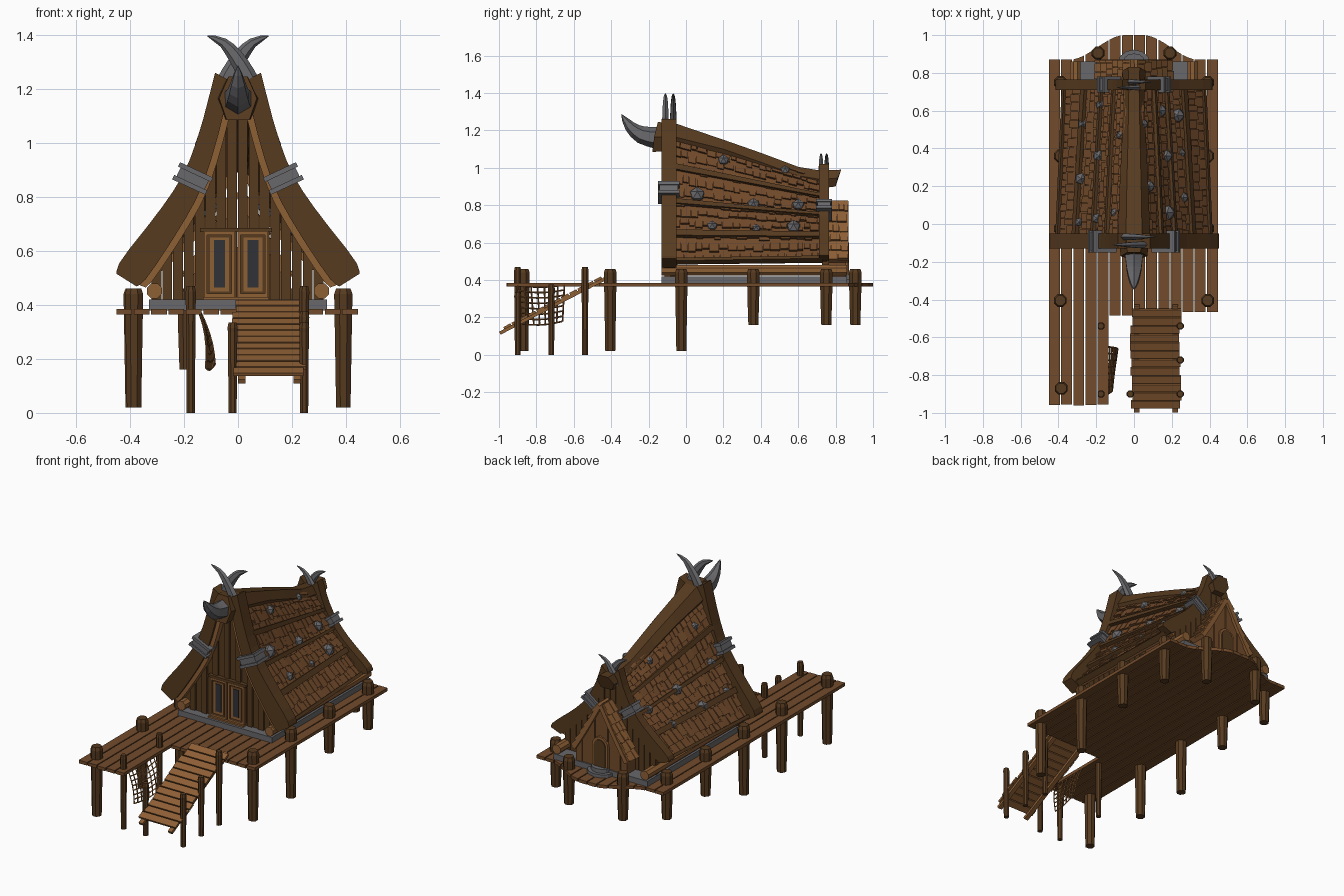
import bpy, bmesh, math, random
from mathutils import Vector as V

if "Cube" in bpy.data.objects:
    bpy.data.objects.remove(bpy.data.objects["Cube"])
random.seed(4)

def material(name, rgb):
    m = bpy.data.materials.new(name)
    m.diffuse_color = (*rgb, 1)
    m.use_nodes = True
    m.node_tree.nodes["Principled BSDF"].inputs["Base Color"].default_value = m.diffuse_color
    return m

DARK = material("dark_wood", (.095, .043, .014))
MID = material("plank_wood", (.17, .07, .024))
LIGHT = material("light_wood", (.27, .115, .036))
GREY = material("stone_metal", (.14, .14, .15))
GLASS = material("door_slit", (.03, .032, .038))

def finish(bm, name, mat):
    bmesh.ops.recalc_face_normals(bm, faces=bm.faces[:])
    me = bpy.data.meshes.new(name)
    bm.to_mesh(me)
    bm.free()
    me.materials.append(mat)
    ob = bpy.data.objects.new(name, me)
    bpy.context.collection.objects.link(ob)

def prism(bm, poly, axis, a, b):
    """Extrude a 2D outline along x (yz outline), y (xz) or z (xy)."""
    put = {'x': lambda p, h: (h, p[0], p[1]), 'y': lambda p, h: (p[0], h, p[1]),
           'z': lambda p, h: (p[0], p[1], h)}[axis]
    lo = [bm.verts.new(put(p, a)) for p in poly]
    hi = [bm.verts.new(put(p, b)) for p in poly]
    bm.faces.new(lo)
    bm.faces.new(hi[::-1])
    for i in range(len(poly)):
        j = (i + 1) % len(poly)
        bm.faces.new((lo[i], lo[j], hi[j], hi[i]))

def box(bm, x0, x1, y0, y1, z0, z1):
    prism(bm, [(x0, y0), (x1, y0), (x1, y1), (x0, y1)], 'z', z0, z1)

def tilted(c, d, length, width):
    """Rectangle outline centred on c, long side along d."""
    c, d = V(c), V(d).normalized()
    n = V((-d.y, d.x))
    return [c + d * length / 2 * i + n * width / 2 * j for i, j in ((-1, -1), (1, -1), (1, 1), (-1, 1))]

def sweep(bm, pts, radii, sides=8, side=None, flat=1):
    """Tube through points; flat squashes it along the side vector."""
    pts, rings = [V(p) for p in pts], []
    for i, p in enumerate(pts):
        d = (pts[min(i + 1, len(pts) - 1)] - pts[max(i - 1, 0)]).normalized()
        u = V(side) if side else d.orthogonal().normalized()
        w = d.cross(u).normalized()
        ang = [2 * math.pi * (k + .5) / sides for k in range(sides)]
        rings.append([bm.verts.new(p + (u * math.cos(a) * flat + w * math.sin(a)) * radii[i]) for a in ang])
    for r, q in zip(rings, rings[1:]):
        for k in range(sides):
            bm.faces.new((r[k], r[(k + 1) % sides], q[(k + 1) % sides], q[k]))
    bm.faces.new(rings[0])
    bm.faces.new(rings[-1][::-1])

def curve(pts, t):
    """Smooth interpolation through control points, t in 0..1."""
    n = len(pts) - 1
    i = min(int(t * n), n - 1)
    f = t * n - i
    p = [V(pts[max(0, min(n, i + k))]) for k in (-1, 0, 1, 2)]
    return p[1] + (p[2] - p[0]) * (f / 2) + (p[0] * 2 - p[1] * 5 + p[2] * 4 - p[3]) * (f * f / 2) \
        + (p[1] * 3 - p[0] - p[2] * 3 + p[3]) * (f ** 3 / 2)

def smooth(pts, n=12):
    return [curve(pts, i / n) for i in range(n + 1)]

# Deck planks with a bulging back edge
def back_edge(x):
    k = max(0, min(1, (.34 - abs(x)) / .29))
    return .87 + .13 * k * k * (3 - 2 * k)
bm = bmesh.new()
for i in range(14):
    x0, x1 = -.45 + i * .0643, -.45 + i * .0643 + .058
    yf = -.955 - random.random() * .015 if i < 5 else (-.485 if i < 7 else -.465)
    prism(bm, [(x0, yf), (x1, yf)] + [(x, back_edge(x)) for x in (x1, (x0 + x1) / 2, x0)], 'z', .365, .385)
finish(bm, "deck_planks", MID)

# Deck posts: thick ones under the deck, thin ones by the ramp and net
bm = bmesh.new()
def post(x, y, z0, z1, r):
    sweep(bm, [(x, y, z) for z in (z0, .3, z1 - .02, z1)], [r * .85, r, r * 1.08, r * .85])
for x, y, z in [(-.385, -.87, .02), (-.19, .905, .16), (.19, .905, .16)] + \
        [(s * .39, y, z) for s in (1, -1) for y, z in ((-.405, .02), (-.025, .02), (.36, .16), (.75, .16))]:
    post(x, y, z, .46, .034)
for x, y, z in ((-.175, -.54, .47), (-.175, -.9, .47), (.245, -.54, .47), (.245, -.72, .375),
                (.245, -.9, .335), (-.02, -.9, .335)):
    post(x, y, 0, z, .019)
finish(bm, "deck_posts", DARK)

# Ramp
bm = bmesh.new()
rd = V((.57, .295))
for x in (.0, .205):
    prism(bm, tilted((-.713, .262), rd, .635, .018), 'x', x, x + .028)
for i in range(12):
    c = V((-.955, .152)) + rd * (i / 11 * .85)
    j = random.uniform(-.008, .008)
    prism(bm, tilted(c, rd, .043, .014), 'x', -.015 + j, .245 + j)
finish(bm, "ramp", LIGHT)

# Hanging net
bm = bmesh.new()
def net(u, v):
    a = V((-.14, -.9, .372)).lerp(V((-.14, -.65, .375)), u)
    b = V((-.12, -.875, .165)).lerp(V((-.088, -.66, .18)), u)
    return a.lerp(b, v) + V((.012 * math.sin(v * 3), 0, -.012 * math.sin(u * 3.1)))
for i in range(8):
    for f in (lambda k: net(i / 7, k), lambda k: net(k, i / 7)):
        sweep(bm, [f(k / 5) for k in range(6)], [.0045] * 6, 4)
finish(bm, "net", LIGHT)

# Stone footing and back steps
bm = bmesh.new()
box(bm, -.33, .33, -.13, .86, .38, .42)
for r, z in ((.085, .405), (.06, .43)):
    prism(bm, [(r * math.cos(a * math.pi / 6), .855 + r * .8 * math.sin(a * math.pi / 6)) for a in range(7)], 'z', .38, z)
finish(bm, "stone_footing", GREY)

# Side logs
bm = bmesh.new()
for s in (1, -1):
    sweep(bm, [(s * .31, -.13, .452), (s * .31, .86, .452)], [.03, .03])
finish(bm, "side_logs", LIGHT)

# Roof surface, blended from the front gable to the lower back gable
RF = [(.02, 1.2), (.10, 1.05), (.178, .85), (.27, .68), (.39, .49)]
RB = [(.02, .95), (.07, .87), (.14, .76), (.225, .66), (.36, .5)]
def roof(t, y):
    p = curve(RF, t).lerp(curve(RB, t), y / .75)
    return V((p.x, y, p.y))
def annex(t, y):
    return V((.01 + .19 * t, y, .83 - .36 * t + .03 * t * t))

def tile(bm, surf, s, t0, t1, y0, y1, base, h0, h1):
    """Thin slab on a roof surface; h0 and h1 are the heights at the top and bottom edge."""
    vs = []
    for t, h in ((t0, h0), (t1, h1)):
        for y in (y0, y1):
            d = surf(min(t + .03, 1), y) - surf(min(t + .03, 1) - .03, y)
            n = V((-d.z, 0, d.x)).normalized()
            for k in (base, h):
                p = surf(t, y) + n * k
                vs.append(bm.verts.new((p.x * s, p.y, p.z)))
    for f in ((0, 1, 3, 2), (4, 6, 7, 5), (0, 4, 5, 1), (2, 3, 7, 6), (1, 5, 7, 3), (0, 2, 6, 4)):
        bm.faces.new([vs[i] for i in f])

def shingles(name, surf, rows, ya, yb, mat):
    bm = bmesh.new()
    for s in (1, -1):
        for r in range(rows):
            t0, t1 = .02 + .96 * r / rows, .02 + .96 * (r + 1) / rows
            tile(bm, surf, s, t0, t1, ya, yb, -.025, .002, .002)
            y = ya
            while y < yb - .01:
                e = min(yb, y + random.uniform(.03, .06))
                tile(bm, surf, s, t0, min(1, t1 + random.uniform(-.012, .02)), y, e - .003, 0, .004,
                     random.uniform(.012, .02))
                y = e
    finish(bm, name, mat)
shingles("roof_shingles", roof, 12, -.06, .73, MID)
shingles("annex_shingles", annex, 6, .72, .87, LIGHT)

# Curved battens and stone studs on the roof
bm = bmesh.new()
for s in (1, -1):
    for t in (.33, .56, .8, .985):
        for i in range(8):
            y = -.06 + i * .0988
            tile(bm, roof, s, t - .018, t + .018, y, y + .0988, -.01, .028, .028)
finish(bm, "roof_battens", DARK)
bm = bmesh.new()
for x, y, r in ((.14, .6, .035), (.23, .575, .04), (.25, .375, .025), (.17, .36, .036), (.08, .2, .032),
                (.26, .14, .03), (.175, .06, .044), (.05, .53, .026), (-.175, .63, .03), (-.27, .53, .03),
                (-.185, .36, .036), (-.28, .24, .036), (-.07, .47, .026), (-.29, .01, .025), (-.195, .03, .03),
                (-.1, .06, .027)):
    t = min((k / 100 for k in range(101)), key=lambda k: abs(roof(k, y).x - abs(x)))
    g = bmesh.ops.create_icosphere(bm, subdivisions=1, radius=r)['verts']
    bmesh.ops.translate(bm, verts=g, vec=(x, y, roof(t, y).z + .012))
finish(bm, "roof_studs", GREY)

# Ridge beam with a hexagonal section
bm = bmesh.new()
last = None
for y, zt, zb, w in ((-.17, 1.245, 1.085, .07), (-.05, 1.235, 1.09, .085), (.2, 1.15, 1.05, .076), (.4, 1.08, .98, .066),
                     (.6, 1.005, .91, .058), (.72, .985, .89, .055), (.81, .99, .9, .062)):
    lean = .02 if abs(y) > .75 or y < -.1 else 0
    zm = (zt + zb) / 2
    ring = [bm.verts.new((x * w, y + (lean if z == zt else -lean / 2 if z == zb else 0), z)) for x, z in
            ((-.6, zb), (.6, zb), (1, zm), (.5, zt), (-.5, zt), (-1, zm))]
    if last:
        for k in range(6):
            bm.faces.new((last[k], last[(k + 1) % 6], ring[(k + 1) % 6], ring[k]))
    else:
        bm.faces.new(ring)
    last = ring
bm.faces.new(last)
finish(bm, "ridge_beam", DARK)

# Curved gable beams, light inner trim and plank walls
FO = [(.085, 1.26), (.14, 1.05), (.2, .89), (.29, .75), (.43, .57), (.45, .515)]
FI = [(.03, 1.23), (.06, 1.08), (.125, .86), (.2, .71), (.33, .51), (.375, .468)]
BO = [(.06, 1.02), (.1, .9), (.16, .79), (.25, .69), (.395, .57), (.415, .53)]
BI = [(.02, .98), (.05, .88), (.1, .76), (.18, .65), (.31, .53), (.35, .505)]
for end, out, inn, ya, yb, yw in (("front", FO, FI, -.13, -.05, -.075), ("back", BO, BI, .71, .765, .735)):
    bm, tr, wl = bmesh.new(), bmesh.new(), bmesh.new()
    si = smooth(inn)
    for s in (1, -1):
        prism(bm, [(s * p.x, p.y) for p in smooth(out) + si[::-1]], 'y', ya, yb)
        edge = si[2:-1]
        prism(tr, [(s * (p.x + .005), p.y) for p in edge] + [(s * (p.x - .022), p.y - .01) for p in edge[::-1]],
              'y', ya + .015, yb - .01)
    def top(x):
        for p, q in zip(si, si[1:]):
            if p.x <= abs(x) <= q.x:
                return p.y + (q.y - p.y) * (abs(x) - p.x) / (q.x - p.x) + .01
        return inn[0][1]
    for i in range(16):
        x0, x1 = -.32 + i * .04, -.32 + i * .04 + .036
        d = .008 * (i % 2)
        prism(wl, [(x0, .4), (x1, .4), (x1, top(x1)), (x0, top(x0))], 'y', yw - d, yw + .03)
    finish(bm, end + "_gable_beams", DARK)
    finish(tr, end + "_gable_trim", LIGHT)
    finish(wl, end + "_wall_planks", DARK)

# Metal bands clasping the gable beams
bm = bmesh.new()
for x, z, ya, yb, k, dr in ((.168, .868, -.142, -.042, 1, (.9, .42)), (.132, .775, .703, .773, .85, (.8, .6))):
    for s in (1, -1):
        d = V((s * dr[0], dr[1])).normalized()
        n = V((-d.y, d.x))
        prism(bm, tilted((s * x, z), d, .115 * k, .06 * k), 'y', ya, yb)
        for e in (-1, 1):
            prism(bm, tilted(V((s * x, z)) + n * e * .026 * k, d, .135 * k, .018 * k), 'y', ya - .008, yb + .008)
finish(bm, "beam_bands", GREY)

# Crossed horns on both gables and the forward horn
bm = bmesh.new()
HORN = [(.06, -.2), (.03, -.14), (-.01, -.075), (-.055, -.025), (-.113, 0)]
for s, y, z, k in ((1, -.11, 1.4, 1), (-1, -.068, 1.4, 1), (1, .722, 1.08, .8), (-1, .752, 1.08, .8)):
    pts = [(s * p.x * k, y, z - .004 + p.y * k) for p in smooth(HORN, 8)]
    sweep(bm, pts, [k * r for r in (.034, .034, .033, .031, .028, .024, .018, .011, .002)], 6, (0, 1, 0), .6)
sweep(bm, smooth([(0, -.165, 1.162), (0, -.24, 1.177), (0, -.3, 1.222), (0, -.345, 1.285)], 6),
      [.058, .053, .047, .039, .03, .017, .002], 6, (1, 0, 0), .95)
finish(bm, "horns", GREY)

# Front double door
bm, fr, gl = bmesh.new(), bmesh.new(), bmesh.new()
box(fr, -.14, .125, -.1, -.07, .67, .685)
box(bm, -.13, .115, -.115, -.07, .41, .43)
for x0 in (-.126, -.002):
    x1 = x0 + .114
    box(fr, x0, x1, -.092, -.07, .43, .67)
    for a, b, c, d in ((x0, x0 + .012, .43, .67), (x1 - .012, x1, .43, .67), (x0, x1, .43, .442), (x0, x1, .658, .67)):
        box(bm, a, b, -.102, -.09, c, d)
    box(bm, x0 + .022, x1 - .022, -.097, -.09, .45, .65)
    box(gl, x0 + .037, x1 - .037, -.101, -.09, .465, .64)
finish(bm, "front_door_panels", LIGHT)
finish(fr, "front_door_frame", DARK)
finish(gl, "front_door_slits", GLASS)

# Back annex wall with an arched door
def arch(w, z0, z1):
    return [(-w, z0), (w, z0)] + [(w * math.cos(a * math.pi / 8), z1 + w * math.sin(a * math.pi / 8)) for a in range(9)]
bm = bmesh.new()
for i in range(8):
    x0, x1 = -.18 + i * .045, -.18 + i * .045 + .042
    prism(bm, [(x0, .4), (x1, .4), (x1, .82 - 1.85 * abs(x1)), (x0, .82 - 1.85 * abs(x0))], 'y', .76, .85 + .005 * (i % 2))
finish(bm, "annex_wall", MID)
bm = bmesh.new()
prism(bm, arch(.055, .42, .56), 'y', .8, .866)
finish(bm, "back_door_frame", LIGHT)
bm = bmesh.new()
prism(bm, arch(.04, .42, .56), 'y', .81, .872)
finish(bm, "back_door", DARK)
